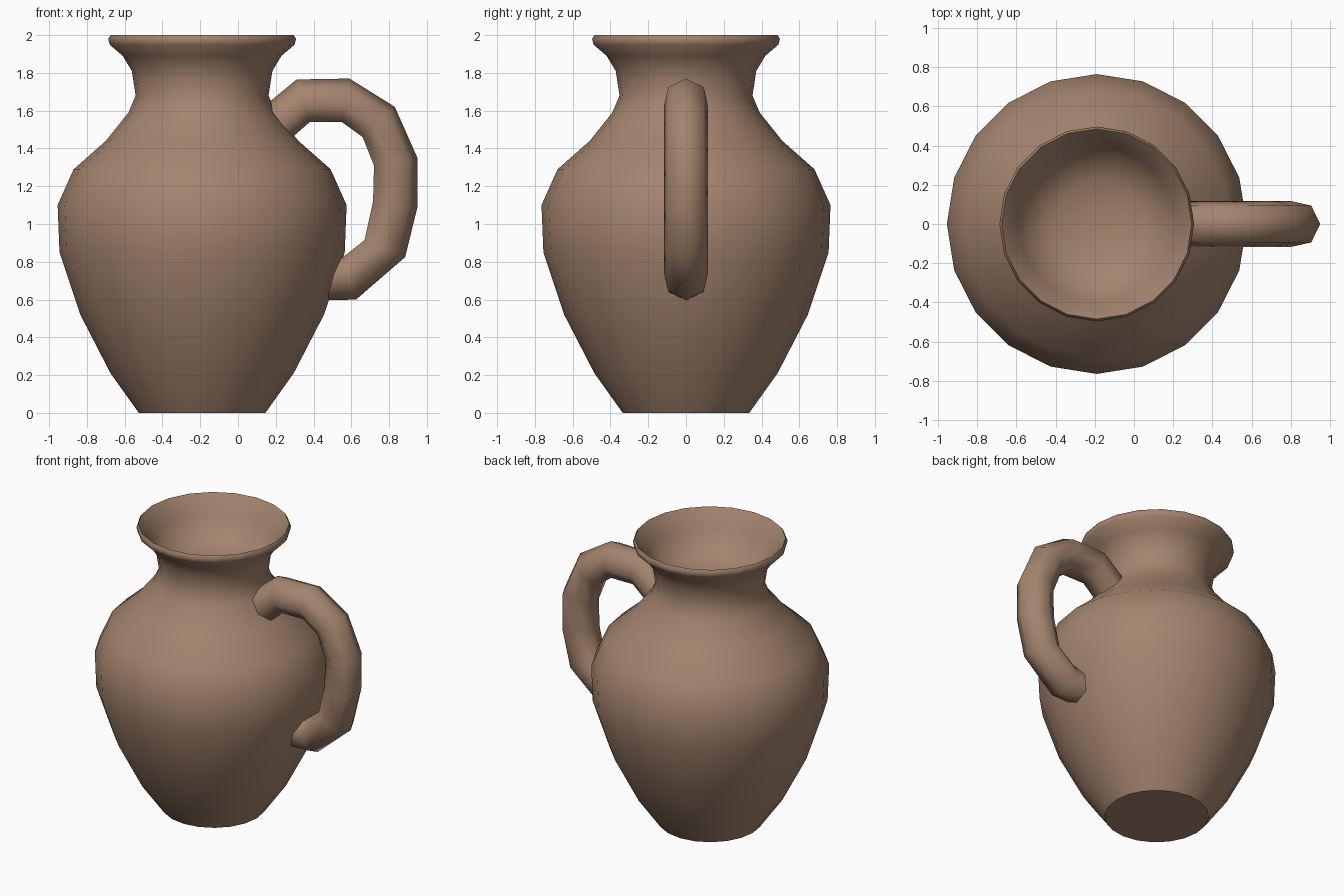
import bpy, bmesh, math
from mathutils import Vector

cube = bpy.data.objects.get("Cube")
if cube:
    bpy.data.objects.remove(cube, do_unlink=True)

# Single clay colour
clay = bpy.data.materials.new("brown_clay")
clay.use_nodes = True
clay.diffuse_color = (0.37, 0.23, 0.155, 1)
clay.node_tree.nodes["Principled BSDF"].inputs["Base Color"].default_value = clay.diffuse_color


def loft(name, rings, smooth_angle):
    """Skin closed rings of points in order and cap both ends."""
    bm = bmesh.new()
    loops = [[bm.verts.new(p) for p in ring] for ring in rings]
    n = len(loops[0])
    for a, b in zip(loops, loops[1:]):
        for i in range(n):
            j = (i + 1) % n
            bm.faces.new((a[i], a[j], b[j], b[i]))
    bm.faces.new(loops[0][::-1])
    bm.faces.new(loops[-1])
    bmesh.ops.recalc_face_normals(bm, faces=bm.faces)
    mesh = bpy.data.meshes.new(name)
    bm.to_mesh(mesh)
    bm.free()
    mesh.materials.append(clay)
    obj = bpy.data.objects.new(name, mesh)
    bpy.context.collection.objects.link(obj)
    bpy.ops.object.select_all(action="DESELECT")
    obj.select_set(True)
    bpy.context.view_layer.objects.active = obj
    bpy.ops.object.shade_smooth_by_angle(angle=math.radians(smooth_angle))
    return obj


# Jug body: radius and height up the outside, over the lip, down into the mouth
CENTRE_X, SIDES = -0.19, 20
profile = [
    (0.335, 0), (0.485, 0.21), (0.645, 0.52), (0.755, 0.85), (0.765, 1.10),
    (0.68, 1.29), (0.51, 1.44), (0.39, 1.59), (0.352, 1.68), (0.372, 1.81),
    (0.42, 1.89), (0.49, 1.95), (0.497, 1.98), (0.485, 2.0),
    (0.45, 1.96), (0.40, 1.88), (0.34, 1.78), (0.22, 1.72), (0.06, 1.70),
]


def circle(radius, z):
    steps = [math.tau * i / SIDES for i in range(SIDES)]
    return [(CENTRE_X + radius * math.cos(a), radius * math.sin(a), z) for a in steps]


loft("jug_body", [circle(r, z) for r, z in profile], 50)

# Handle: seven-sided tube, each ring set by its outer and inner (x, z) points
HANDLE_SIDES, HALF_WIDTH = 7, 0.12
spine = [
    ((0.08, 1.575), (0.22, 1.40)), ((0.31, 1.765), (0.38, 1.54)),
    ((0.59, 1.77), (0.55, 1.54)), ((0.83, 1.62), (0.66, 1.46)),
    ((0.95, 1.35), (0.72, 1.31)), ((0.95, 1.09), (0.715, 1.12)),
    ((0.885, 0.825), (0.67, 0.915)), ((0.625, 0.60), (0.55, 0.82)),
    ((0.42, 0.595), (0.42, 0.82)),
]


def handle_ring(outer, inner):
    o, i = Vector((outer[0], 0, outer[1])), Vector((inner[0], 0, inner[1]))
    reach = 1 + math.cos(math.pi / HANDLE_SIDES)
    radial = (o - i) / reach
    centre = o - radial
    ring = []
    for k in range(HANDLE_SIDES):
        a = math.tau * k / HANDLE_SIDES
        ring.append(centre + radial * math.cos(a) + Vector((0, HALF_WIDTH * math.sin(a), 0)))
    return ring


loft("handle", [handle_ring(o, i) for o, i in spine], 62)
